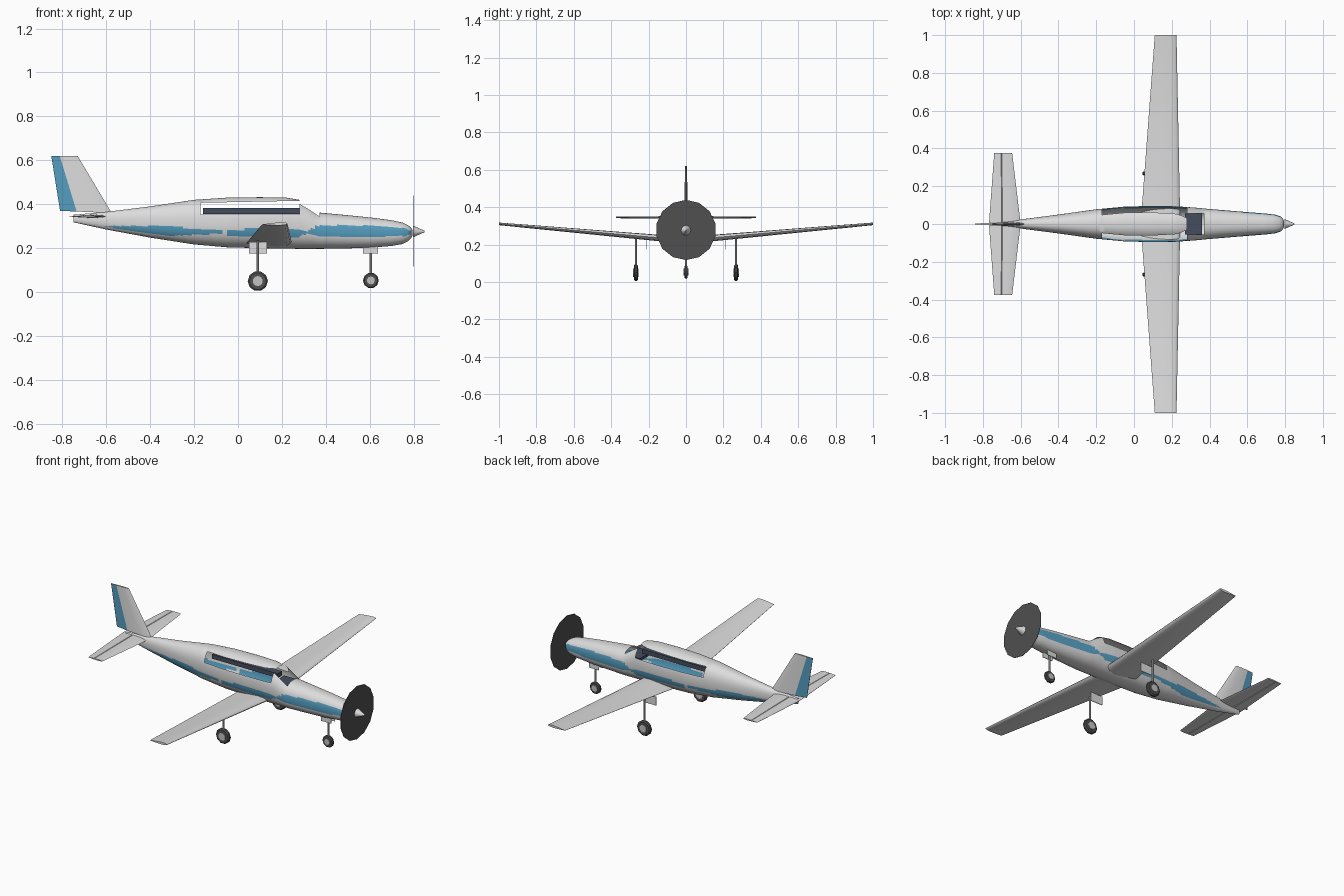
import bpy, bmesh, math
from mathutils import Vector, Matrix

cube = bpy.data.objects.get("Cube")
if cube:
    bpy.data.objects.remove(cube, do_unlink=True)

parts = []


def material(name, rgb):
    m = bpy.data.materials.new(name)
    m.use_nodes = True
    m.diffuse_color = (*rgb, 1)
    m.node_tree.nodes["Principled BSDF"].inputs["Base Color"].default_value = (*rgb, 1)
    return m


WHITE = material("white paint", (0.72, 0.72, 0.73))
BLUE = material("blue trim", (0.09, 0.34, 0.53))
SLATE = material("dark slate", (0.06, 0.075, 0.11))
DARK = material("dark rubber", (0.08, 0.08, 0.08))
METAL = material("light metal", (0.55, 0.55, 0.55))


def finish(name, bm, *mats):
    mesh = bpy.data.meshes.new(name)
    bm.to_mesh(mesh)
    bm.free()
    for m in mats:
        mesh.materials.append(m)
    ob = bpy.data.objects.new(name, mesh)
    bpy.context.scene.collection.objects.link(ob)
    parts.append(ob)
    return ob


def interp(table, x, k=1):
    """Linear lookup of column k in rows sorted by their first value."""
    for a, b in zip(table, table[1:]):
        if x <= b[0]:
            t = max(0, (x - a[0]) / (b[0] - a[0]))
            return a[k] + (b[k] - a[k]) * t
    return table[-1][k]


def loft(bm, rings):
    """Skin closed rings, cap the ends, return rows of faces."""
    rows = [[bm.verts.new(p) for p in r] for r in rings]
    n = len(rows[0])
    faces = [[bm.faces.new((a[i], a[(i + 1) % n], b[(i + 1) % n], b[i])) for i in range(n)]
             for a, b in zip(rows, rows[1:])]
    bm.faces.new(rows[0][::-1])
    bm.faces.new(rows[-1])
    bmesh.ops.recalc_face_normals(bm, faces=bm.faces[:])
    return faces


def box(name, lo, hi, mat):
    bm = bmesh.new()
    lo, hi = Vector(lo), Vector(hi)
    size = Matrix.Diagonal((*(hi - lo), 1))
    bmesh.ops.create_cube(bm, size=1, matrix=Matrix.Translation((lo + hi) / 2) @ size)
    return finish(name, bm, mat)


def cone(name, centre, r1, r2, depth, sides, axis, mat):
    bm = bmesh.new()
    turn = Vector(axis).to_track_quat("Z", "Y").to_matrix().to_4x4()
    bmesh.ops.create_cone(bm, cap_ends=True, segments=sides, radius1=r1, radius2=r2,
                          depth=depth, matrix=Matrix.Translation(centre) @ turn)
    return finish(name, bm, mat)


# Fuselage: x, half width, bottom, top
HULL = [(-.75, .008, .318, .352), (-.6, .024, .285, .365), (-.4, .05, .248, .39),
        (-.2, .078, .217, .42), (-.05, .092, .204, .43), (.1, .096, .2, .432),
        (.22, .094, .198, .43), (.28, .09, .197, .42), (.32, .087, .197, .396),
        (.37, .082, .197, .362), (.5, .071, .199, .35), (.6, .063, .202, .34),
        (.7, .055, .21, .327), (.75, .049, .219, .316), (.775, .04, .232, .304),
        (.788, .029, .245, .293), (.795, .012, .26, .281)]
STRIPE = [(-.62, .3, .3), (-.45, .274, .302), (-.3, .256, .298), (-.08, .266, .28),
          (-.06, .272, .272), (-.03, .252, .286), (.28, .25, .287), (.31, .272, .276),
          (.36, .254, .305), (.6, .25, .302), (.76, .256, .29), (.785, .262, .28)]


def hull_ring(x, count=72):
    w, lo, hi = (interp(HULL, x, k) for k in (1, 2, 3))
    mid, half = (lo + hi) / 2, (hi - lo) / 2
    ring = []
    for i in range(count):
        a = math.tau * i / count
        c, s = math.cos(a), math.sin(a)
        e = 2 / 2.3
        ring.append((x, w * math.copysign(abs(c) ** e, c), mid + half * math.copysign(abs(s) ** e, s)))
    return ring


bm = bmesh.new()
stations = sorted({round(-.75 + .02 * i, 3) for i in range(77)} | {row[0] for row in HULL})
loft(bm, [hull_ring(x) for x in stations])
# Clean edges for the window and windscreen openings
for co, no in (((0, 0, .353), (0, 0, 1)), ((0, 0, .41), (-.02, 0, 1)), ((-.17, 0, 0), (1, 0, 0)),
               ((0, .056, 0), (0, 1, 0)), ((0, -.056, 0), (0, 1, 0))):
    bmesh.ops.bisect_plane(bm, geom=bm.verts[:] + bm.edges[:] + bm.faces[:], plane_co=co, plane_no=no)
openings = []
for f in bm.faces:
    c = f.calc_center_median()
    side = -.17 < c.x < .28 and .353 < c.z < .41 + .02 * c.x
    front = .28 < c.x < .37 and c.z > .32 and abs(c.y) < .056
    if side or front:
        openings.append(f)
    elif -.62 < c.x < .785 and interp(STRIPE, c.x, 1) < c.z < interp(STRIPE, c.x, 2):
        f.material_index = 1
bmesh.ops.delete(bm, geom=openings, context="FACES")
finish("fuselage", bm, WHITE, BLUE)

# Cabin interior
box("seat_row", (-.16, -.02, .356), (.28, .02, .382), SLATE)
box("dashboard", (.27, -.056, .325), (.36, .056, .34), SLATE)


# Wings and tail: lofted from chord sections
def foil(name, sections, across, shape, mats=(WHITE,), hinge=2):
    """sections: leading edge, trailing edge, half thickness; shape: chord fraction, thickness."""
    bm = bmesh.new()
    across = Vector(across)
    outline = [(f, t) for f, t in shape] + [(f, -t) for f, t in reversed(shape[1:])]
    rings = [[Vector(le).lerp(Vector(te), f) + across * half * t for f, t in outline]
             for le, te, half in sections]
    for row in loft(bm, rings):
        for i, face in enumerate(row):
            f = (outline[i][0] + outline[(i + 1) % len(outline)][0]) / 2
            face.material_index = int(f > hinge)
    return finish(name, bm, *mats)


WING = [(0, 0), (.03, .45), (.1, .8), (.3, 1), (.6, .7), (1, .05)]
FIN = [(0, 0), (.08, .6), (.3, 1), (.68, .8), (1, .1)]
TAIL = [(0, 0), (.08, .6), (.3, 1), (.57, .8), (.59, .2), (.61, .8), (1, .1)]

foil("wing", [((.225, -1, .312), (.11, -1, .308), .007),
              ((.245, 0, .224), (.035, 0, .218), .019),
              ((.225, 1, .312), (.11, 1, .308), .007)], (0, 0, 1), WING)
foil("tailplane", [((-.645, -.375, .345), (-.74, -.375, .345), .004),
                   ((-.6, 0, .345), (-.768, 0, .345), .008),
                   ((-.645, .375, .345), (-.74, .375, .345), .004)], (0, 0, 1), TAIL)
foil("fin_and_rudder", [((-.575, 0, .36), (-.81, 0, .37), .01),
                        ((-.73, 0, .62), (-.85, 0, .62), .005)], (0, 1, 0), FIN, (WHITE, BLUE), .68)

# Propeller disc and spinner
cone("propeller_disc", (.797, 0, .278), .161, .161, .002, 14, (1, 0, 0), DARK)
cone("spinner", (.824, 0, .276), .026, .003, .052, 16, (1, 0, 0), WHITE)


# Landing gear
def gear(name, x, y, radius, width, z, top):
    bm = bmesh.new()
    rings = []
    for r, w in ((.55, -1), (.85, -1), (1, -.5), (1, .5), (.85, 1), (.55, 1)):
        rings.append([(x + radius * r * math.cos(math.tau * i / 10), y + w * width / 2,
                       z + radius * r * math.sin(math.tau * i / 10)) for i in range(10)])
    loft(bm, rings)
    finish(name + "_tyre", bm, DARK)
    cone(name + "_hub", (x, y, z), radius * .5, radius * .5, width + .008, 10, (0, 1, 0), METAL)
    cone(name + "_leg", (x, y, (z + top) / 2), .006, .006, top - z, 8, (0, 0, 1), METAL)


gear("nose_wheel", .605, 0, .036, .018, .053, .215)
for label, s in (("left", 1), ("right", -1)):
    gear(label + "_main_wheel", .09, s * .268, .046, .022, .05, .235)
    box(label + "_main_gear_door", (.05, s * .213 - .002, .175), (.132, s * .213 + .002, .228), WHITE)
    box(label + "_nose_gear_door", (.57, s * .018 - .002, .175), (.637, s * .018 + .002, .212), WHITE)

# Smooth skins, crisp edges
bpy.ops.object.select_all(action="DESELECT")
for ob in parts:
    ob.select_set(True)
bpy.context.view_layer.objects.active = parts[0]
bpy.ops.object.shade_smooth_by_angle(angle=math.radians(30))
